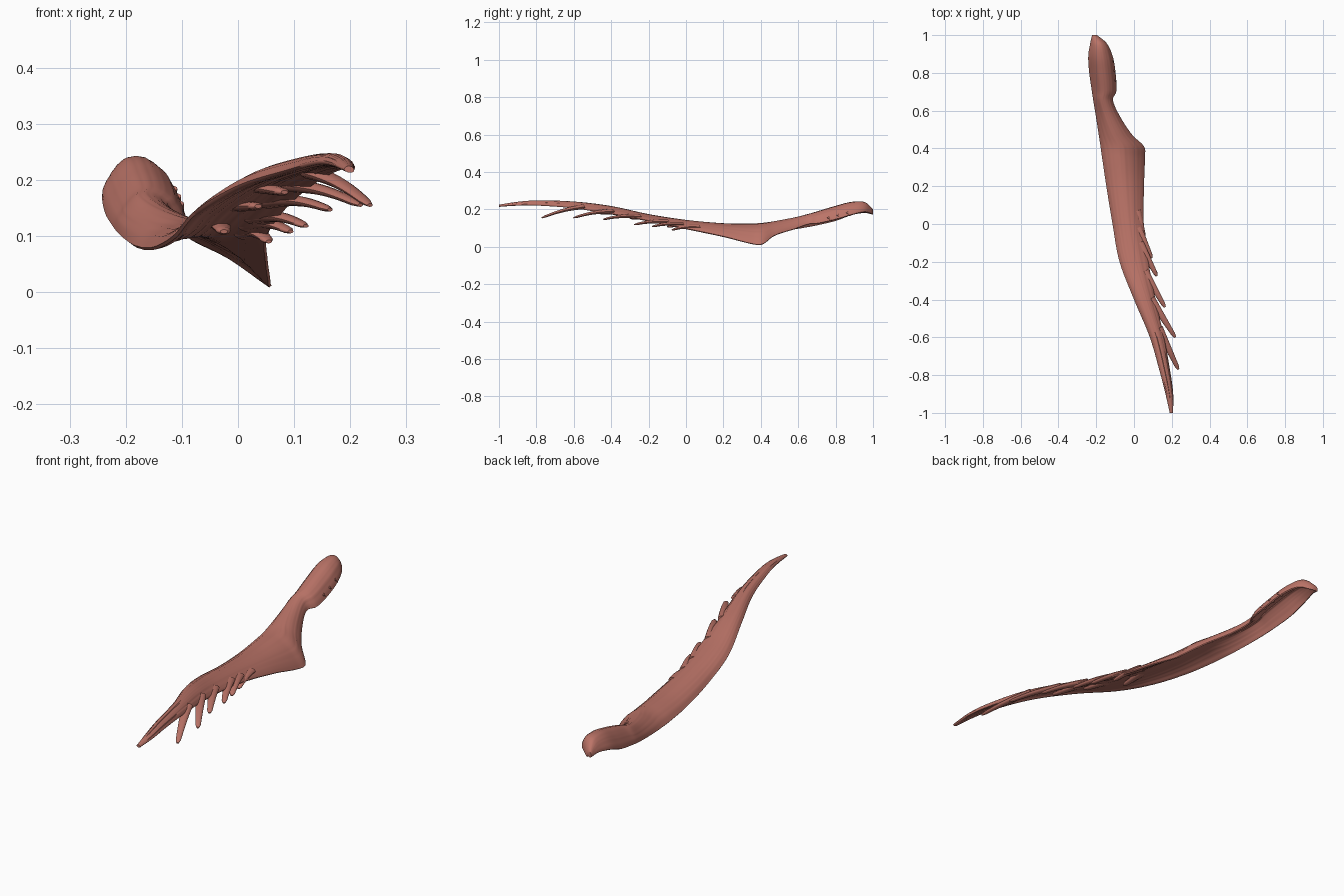
import bpy, bmesh, math, random
from mathutils import Vector

if "Cube" in bpy.data.objects:
    bpy.data.objects.remove(bpy.data.objects["Cube"])
random.seed(4)

mat = bpy.data.materials.new("muscle red")
mat.diffuse_color = (0.50, 0.175, 0.138, 1)
mat.use_nodes = True
mat.node_tree.nodes["Principled BSDF"].inputs["Base Color"].default_value = mat.diffuse_color


def finish(name, bm):
    bmesh.ops.recalc_face_normals(bm, faces=bm.faces)
    me = bpy.data.meshes.new(name)
    bm.to_mesh(me)
    bm.free()
    ob = bpy.data.objects.new(name, me)
    bpy.context.collection.objects.link(ob)
    me.materials.append(mat)
    bpy.context.view_layer.objects.active = ob
    ob.select_set(True)
    bpy.ops.object.shade_smooth_by_angle(angle=math.radians(50))
    ob.select_set(False)
    return ob


def skin(name, rings):
    """Close a list of rings into a capped solid."""
    bm = bmesh.new()
    vr = [[bm.verts.new(p) for p in r] for r in rings]
    n = len(vr[0])
    for a, b in zip(vr, vr[1:]):
        for i in range(n):
            bm.faces.new((a[i], a[(i + 1) % n], b[(i + 1) % n], b[i]))
    bm.faces.new(vr[0])
    bm.faces.new(vr[-1])
    return finish(name, bm)


def hermite(rows, y):
    """Smooth interpolation of table rows by their first column."""
    k = 0
    while k < len(rows) - 2 and y > rows[k + 1][0]:
        k += 1
    a, b = rows[k], rows[k + 1]
    p, q = rows[max(k - 1, 0)], rows[min(k + 2, len(rows) - 1)]
    h = b[0] - a[0]
    t = (y - a[0]) / h
    out = []
    for j in range(1, len(a)):
        m0 = (b[j] - p[j]) / (b[0] - p[0]) * h
        m1 = (q[j] - a[j]) / (q[0] - a[0]) * h
        out.append((2*t**3 - 3*t*t + 1)*a[j] + (t**3 - 2*t*t + t)*m0
                   + (3*t*t - 2*t**3)*b[j] + (t**3 - t*t)*m1)
    return out


# Sheet: y, left x, left z, crest z, right x, right z, thickness
ROWS = [
    (-1.00, .190, .217, .219, .206, .215, .012),
    (-0.90, .168, .226, .231, .206, .221, .018),
    (-0.80, .143, .229, .236, .193, .222, .022),
    (-0.60, .086, .214, .227, .157, .207, .026),
    (-0.40, .002, .187, .202, .112, .175, .028),
    (-0.20, -.075, .142, .158, .075, .138, .028),
    (0.00, -.112, .100, .126, .050, .096, .028),
    (0.20, -.145, .080, .110, .051, .054, .026),
    (0.36, -.169, .078, .112, .056, .014, .024),
    (0.41, -.176, .080, .115, .052, .014, .024),
    (0.47, -.185, .083, .121, -.010, .058, .024),
    (0.58, -.202, .095, .138, -.082, .095, .024),
    (0.66, -.215, .108, .156, -.114, .122, .024),
    (0.70, -.221, .116, .168, -.096, .124, .024),
    (0.80, -.235, .140, .197, -.100, .146, .026),
    (0.89, -.240, .172, .220, -.116, .172, .028),
    (0.96, -.228, .182, .217, -.150, .186, .030),
    (1.00, -.218, .172, .186, -.200, .172, .022),
]


def mid(y, u):
    """Middle surface point at length y and width fraction u."""
    lx, lz, cz, rx, rz, th = hermite(ROWS, y)
    c = 0.33
    z = (lz*(u - c)*(u - 1)/c + cz*u*(u - 1)/(c*(c - 1))
         + rz*u*(u - c)/(1 - c))
    return Vector((lx + (rx - lx)*u, y, z)), th


# Main sheet with fine lengthwise fibre grooves
N, M = 30, 150
fib = [random.uniform(-1, 1) for _ in range(N + 1)]
rings = []
for i in range(M + 1):
    y = -1 + 2*i/M
    top, bot = [], []
    for k in range(N + 1):
        u = k/N
        p, th = mid(y, u)
        a, _ = mid(y, max(u - .02, 0))
        b, _ = mid(y, min(u + .02, 1))
        t = (b - a).normalized()
        nrm = Vector((-t.z, 0, t.x))
        h = th/2*(0.22 + 0.78*math.sin(math.pi*u)**0.6)
        g = fib[k]*0.0016*math.sin(2.5*y + k*1.3)
        w = min(1, (1 - abs(y))*8)
        top.append(p + nrm*(h + g*w))
        bot.append(p - nrm*(h - g*w))
    rings.append(top + bot[::-1])
skin("muscle_sheet", rings)


def slip(name, root, tip, w0, w1, bow=0.008):
    """Flattened finger of muscle from the sheet to a blunt tip."""
    root, tip = Vector(root), Vector(tip)
    d = (tip - root).normalized()
    side = d.cross(Vector((0, 0, 1))).normalized()
    up = side.cross(d)
    rs = []
    for i in range(13):
        t = i/12
        c = root.lerp(tip, t) + up*bow*math.sin(math.pi*t)
        r = w0 + (w1 - w0)*t
        if i == 12:
            r *= 0.55
        rs.append([c + side*r*math.cos(q) + up*r*0.55*math.sin(q)
                   for q in (2*math.pi*j/12 for j in range(12))])
    skin(name, rs)


# Slips along the right edge
tips = [(.235, -.77, .155), (.218, -.60, .155), (.164, -.44, .147),
        (.121, -.275, .118), (.094, -.18, .108), (.055, -.075, .090)]
for i, tp in enumerate(tips):
    ln = 0.22 - 0.015*i
    p, _ = mid(tp[1] + ln, 0.80)
    slip(f"edge_slip_{i + 1}", p, tp, .023, .010)

# Short attachment knobs under the sheet
for i, tp in enumerate([(.083, -.46, .178), (.036, -.30, .153), (-.025, -.10, .108)]):
    p, _ = mid(tp[1] + .13, 0.5)
    slip(f"under_knob_{i + 1}", p, tp, .022, .012, .0)

# Ragged teeth under the far end
for i, y in enumerate((.76, .81, .86)):
    p, _ = mid(y, 0.9)
    slip(f"end_tooth_{i + 1}", p, p + Vector((.006, .02, -.018)), .014, .007, 0)
